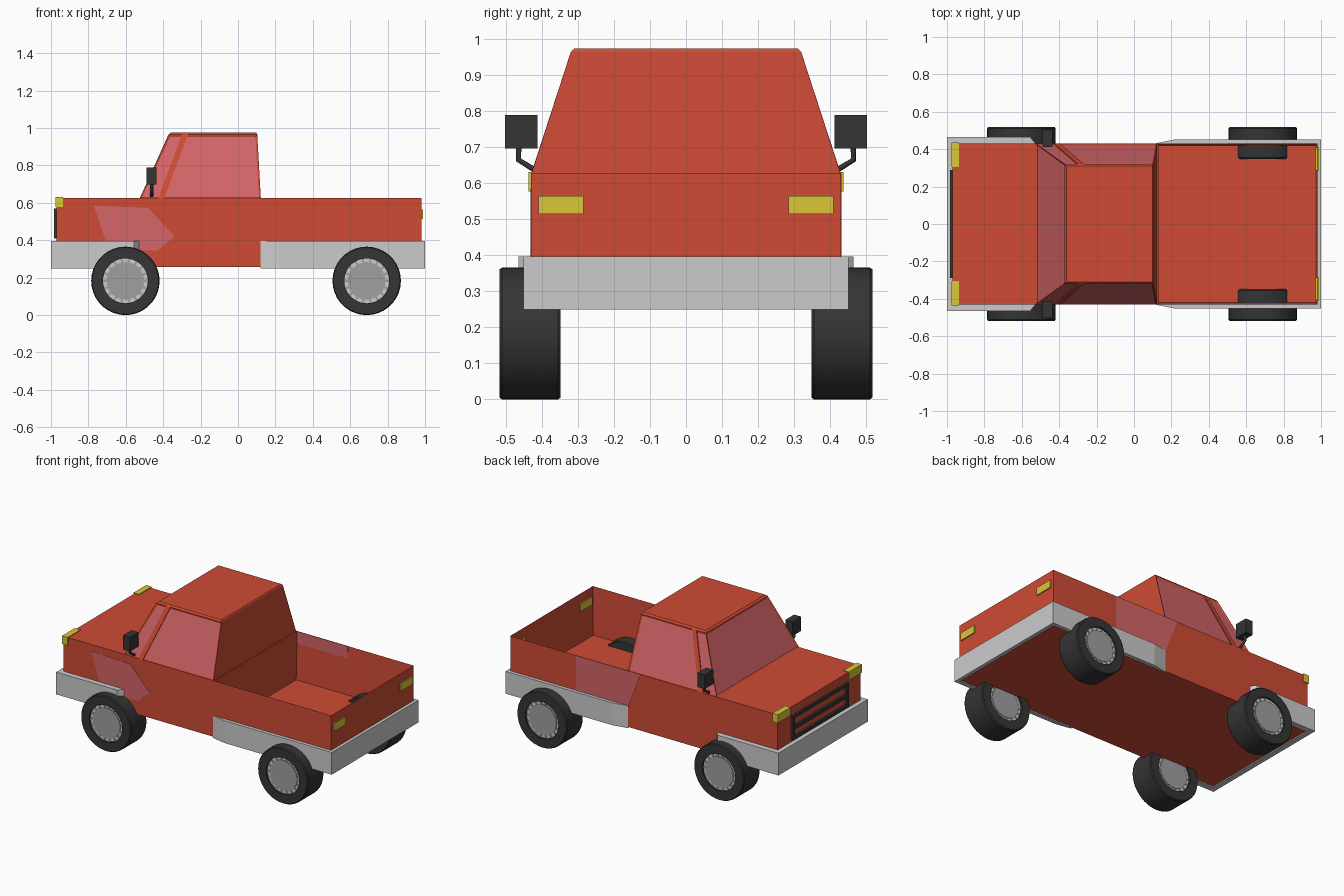
import bpy, bmesh, math
from mathutils import Matrix, Vector

if "Cube" in bpy.data.objects:
    bpy.data.objects.remove(bpy.data.objects["Cube"])


def mat(name, rgb):
    m = bpy.data.materials.new(name)
    m.diffuse_color = (*rgb, 1)
    m.use_nodes = True
    m.node_tree.nodes["Principled BSDF"].inputs["Base Color"].default_value = m.diffuse_color
    return m


RED = mat("red_paint", (0.62, 0.07, 0.035))
GLASS = mat("pink_glass", (0.66, 0.13, 0.14))
DARK = mat("dark_rubber", (0.035, 0.035, 0.035))
YELLOW = mat("yellow_lamp", (0.72, 0.57, 0.04))
WHITE = mat("white_rim", (0.9, 0.9, 0.9))
HUB = mat("light_grey", (0.35, 0.35, 0.35))


def finish(name, bm, *mats, smooth=False):
    bmesh.ops.recalc_face_normals(bm, faces=bm.faces[:])
    me = bpy.data.meshes.new(name)
    bm.to_mesh(me)
    bm.free()
    for m in mats:
        me.materials.append(m)
    ob = bpy.data.objects.new(name, me)
    bpy.context.collection.objects.link(ob)
    if smooth:
        bpy.ops.object.select_all(action='DESELECT')
        ob.select_set(True)
        bpy.context.view_layer.objects.active = ob
        bpy.ops.object.shade_smooth_by_angle(angle=math.radians(35))
    return ob


def add_box(bm, x, y, z):
    size = (x[1] - x[0], y[1] - y[0], z[1] - z[0])
    mid = Vector((sum(x) / 2, sum(y) / 2, sum(z) / 2))
    bmesh.ops.create_cube(bm, size=1, matrix=Matrix.Translation(mid) @ Matrix.Diagonal((*size, 1)))


def box(name, x, y, z, m):
    bm = bmesh.new()
    add_box(bm, x, y, z)
    return finish(name, bm, m)


def prism(name, pts, vec, *mats):
    """Extrude a flat outline along a vector."""
    bm = bmesh.new()
    f = bm.faces.new([bm.verts.new(p) for p in pts])
    r = bmesh.ops.extrude_face_region(bm, geom=[f])
    bmesh.ops.translate(bm, vec=vec, verts=[v for v in r["geom"] if isinstance(v, bmesh.types.BMVert)])
    if f.is_valid and len(bm.faces) == len(pts) + 1:
        bm.faces.new([v for v in f.verts])
    return finish(name, bm, *mats)


# Front body block and open cargo bed
box("front_body", (-0.97, 0.13), (-0.43, 0.43), (0.257, 0.627), RED)
bm = bmesh.new()
add_box(bm, (0.12, 0.98), (-0.43, 0.43), (0.257, 0.627))
top = max(bm.faces, key=lambda f: f.calc_center_median().z)
bmesh.ops.inset_region(bm, faces=[top], thickness=0.014)
for v in top.verts:
    v.co.z = 0.31
finish("cargo_bed", bm, RED)

# Cabin: tapered block, chamfered roof edge, inset glass
bm = bmesh.new()
rings = [(-0.525, 0.122, 0.43, 0.625), (-0.372, 0.103, 0.32, 0.965), (-0.36, 0.098, 0.31, 0.975)]
loops = [[bm.verts.new(p) for p in ((a, -w, z), (b, -w, z), (b, w, z), (a, w, z))] for a, b, w, z in rings]
for lo, hi in zip(loops, loops[1:]):
    for i in range(4):
        bm.faces.new((lo[i], lo[(i + 1) % 4], hi[(i + 1) % 4], hi[i]))
bm.faces.new(loops[0][::-1])
bm.faces.new(loops[-1])
bm.normal_update()
glass = [f for f in bm.faces if f.calc_area() > 0.1 and 0.7 < f.calc_center_median().z < 0.9
         and f.calc_center_median().x < 0.05]
bmesh.ops.inset_individual(bm, faces=glass, thickness=0.014, depth=-0.006)
for f in glass:
    f.material_index = 1
finish("cabin", bm, RED, GLASS)

# Window pillars and mirrors on both sides
for s, side in ((-1, "right"), (1, "left")):
    prism("window_pillar_" + side,
          [(-0.425, s * 0.43, 0.627), (-0.393, s * 0.43, 0.627), (-0.268, s * 0.32, 0.965), (-0.3, s * 0.32, 0.965)],
          (0, -s * 0.012, 0), RED)
    box("mirror_" + side, (-0.488, -0.436), sorted((s * 0.412, s * 0.503)), (0.697, 0.79), DARK)
    cu = bpy.data.curves.new("mirror_arm_" + side, 'CURVE')
    cu.dimensions = '3D'
    cu.bevel_depth = 0.009
    cu.bevel_resolution = 1
    cu.use_fill_caps = True
    sp = cu.splines.new('POLY')
    sp.points.add(2)
    for p, (y, z) in zip(sp.points, ((0.465, 0.70), (0.465, 0.665), (0.42, 0.637))):
        p.co = (-0.462, s * y, z, 1)
    cu.materials.append(DARK)
    bpy.context.collection.objects.link(bpy.data.objects.new("mirror_arm_" + side, cu))
    # Lamps
    box("front_lamp_" + side, (-0.976, -0.936), sorted((s * 0.305, s * 0.437)), (0.577, 0.632), YELLOW)
    box("rear_lamp_" + side, (0.97, 0.988), sorted((s * 0.285, s * 0.41)), (0.515, 0.565), YELLOW)


# Grey bumpers wrapping both ends
def bumper(name, outer, inner):
    half = outer + [(x, -y) for x, y in outer[::-1]] + [(x, -y) for x, y in inner] + inner[::-1]
    prism(name, [(x, y, 0.25) for x, y in half], (0, 0, 0.147))


bumper("front_bumper", [(-0.528, 0.432), (-0.555, 0.465), (-1, 0.465)], [(-0.528, 0.425), (-0.965, 0.425)])
bumper("rear_bumper", [(0.12, 0.432), (0.22, 0.452), (1, 0.452)], [(0.12, 0.425), (0.975, 0.425)])

# Grille frame with a centre bar
bm = bmesh.new()
for z in ((0.41, 0.43), (0.475, 0.50), (0.55, 0.57)):
    add_box(bm, (-0.984, -0.965), (-0.29, 0.29), z)
for s in (-1, 1):
    add_box(bm, (-0.984, -0.965), sorted((s * 0.27, s * 0.29)), (0.41, 0.57))
finish("grille", bm, DARK)

# Pale side panels
prism("pale_panel_right", [(x, -0.4315, z) for x, z in
      ((-0.77, 0.585), (-0.48, 0.573), (-0.34, 0.42), (-0.43, 0.345), (-0.69, 0.345))], (0, 0.004, 0), GLASS)
prism("pale_panel_left", [(x, 0.4315, z) for x, z in
      ((0.5, 0.627), (0.03, 0.627), (0.12, 0.39), (0.5, 0.39))], (0, -0.004, 0), GLASS)


# Wheels: lathed tyre, white rim, grey hub, dark teeth between the slots
def wheel(name, x, y):
    place = Matrix.Translation((x, y, 0.183))
    bm = bmesh.new()
    prof = [(0.12, -0.085), (0.178, -0.085), (0.183, -0.078), (0.183, 0.078), (0.178, 0.085), (0.12, 0.085)]
    vs = [bm.verts.new((r, d, 0)) for r, d in prof]
    es = [bm.edges.new((vs[i], vs[(i + 1) % len(vs)])) for i in range(len(vs))]
    bmesh.ops.spin(bm, geom=vs + es, cent=(0, 0, 0), axis=(0, 1, 0), angle=math.tau, steps=36)
    bmesh.ops.remove_doubles(bm, verts=bm.verts[:], dist=1e-4)
    bm.transform(place)
    finish(name + "_tyre", bm, DARK, smooth=True)
    turn = Matrix.Rotation(math.pi / 2, 4, 'X')
    for part, r, depth, m in (("_rim", 0.121, 0.144, WHITE), ("_hub", 0.1, 0.156, HUB)):
        bm = bmesh.new()
        bmesh.ops.create_cone(bm, cap_ends=True, segments=36, radius1=r, radius2=r, depth=depth,
                              matrix=place @ turn)
        finish(name + part, bm, m, smooth=True)
    bm = bmesh.new()
    for i in range(18):
        bmesh.ops.create_cube(bm, size=1, matrix=place @ Matrix.Rotation(math.tau * i / 18, 4, 'Y')
                              @ Matrix.Translation((0.11, 0, 0)) @ Matrix.Diagonal((0.028, 0.152, 0.012, 1)))
    finish(name + "_teeth", bm, HUB)


for x, end in ((-0.602, "front"), (0.688, "rear")):
    for s, side in ((-1, "right"), (1, "left")):
        wheel(f"{end}_{side}_wheel", x, s * 0.433)
